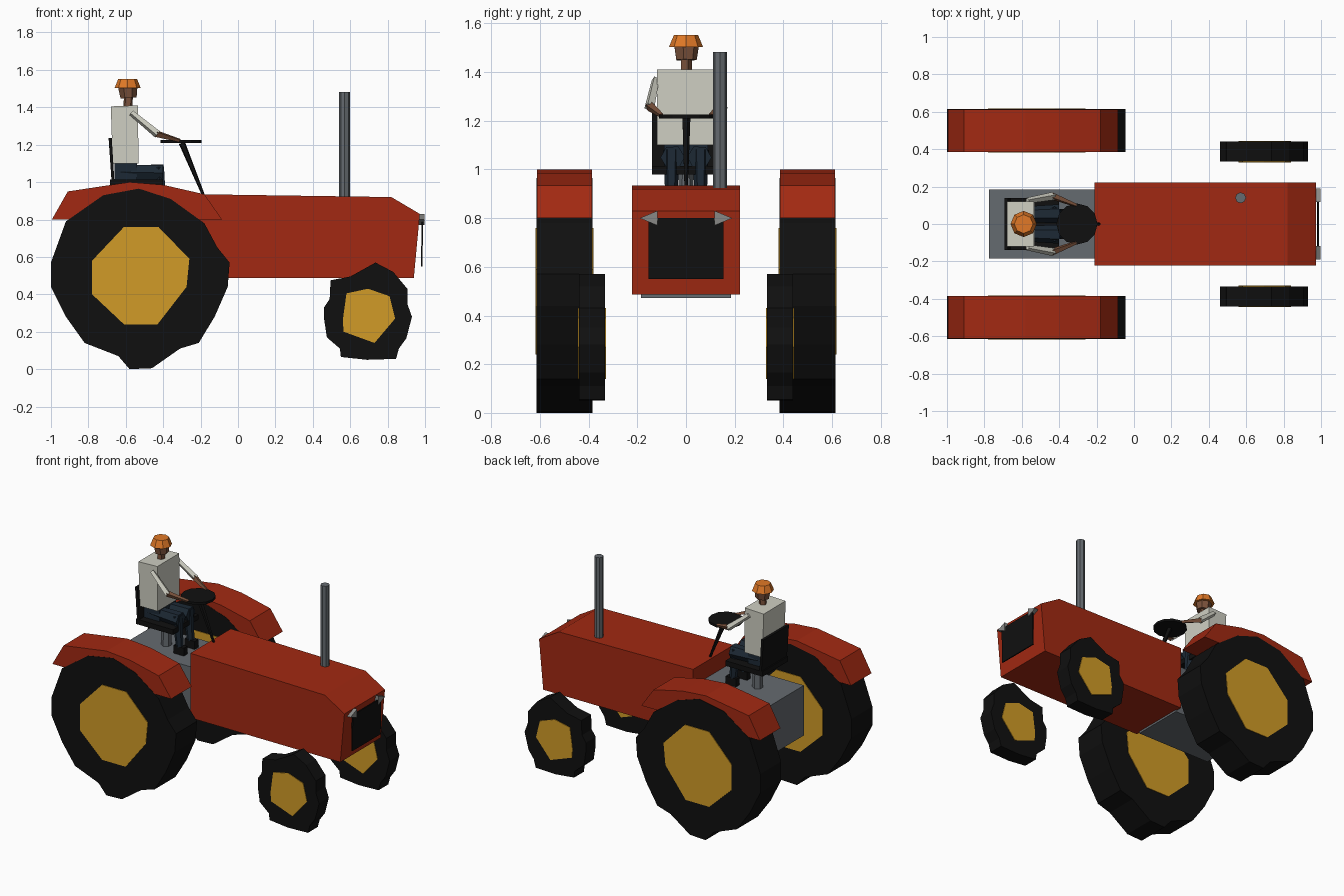
import bpy, bmesh, math
from mathutils import Vector

if "Cube" in bpy.data.objects:
    bpy.data.objects.remove(bpy.data.objects["Cube"])


def mat(name, r, g, b):
    m = bpy.data.materials.new(name)
    m.diffuse_color = (r, g, b, 1)
    m.use_nodes = True
    m.node_tree.nodes["Principled BSDF"].inputs["Base Color"].default_value = m.diffuse_color
    return m


RED = mat("red paint", 0.36, 0.022, 0.006)
GOLD = mat("gold hub", 0.64, 0.33, 0.02)
BLACK = mat("black rubber", 0.005, 0.005, 0.005)
STEEL = mat("grey steel", 0.13, 0.145, 0.16)
LAMP = mat("lamp grey", 0.25, 0.25, 0.24)
NAVY = mat("navy trousers", 0.012, 0.022, 0.035)
SKIN = mat("brown skin", 0.2, 0.085, 0.045)
HAT = mat("orange hat", 0.75, 0.19, 0.02)
SHIRT = mat("cream shirt", 0.62, 0.62, 0.54)


def finish(name, bm, m):
    bmesh.ops.recalc_face_normals(bm, faces=bm.faces)
    me = bpy.data.meshes.new(name)
    bm.to_mesh(me)
    bm.free()
    me.materials.append(m)
    ob = bpy.data.objects.new(name, me)
    bpy.context.collection.objects.link(ob)
    return ob


def prism(name, pts, y0, y1, m):
    """Side profile in x,z extruded from y0 to y1."""
    bm = bmesh.new()
    f = bm.faces.new([bm.verts.new((x, y0, z)) for x, z in pts])
    r = bmesh.ops.extrude_face_region(bm, geom=[f])
    vs = [v for v in r["geom"] if isinstance(v, bmesh.types.BMVert)]
    bmesh.ops.translate(bm, verts=vs, vec=(0, y1 - y0, 0))
    return finish(name, bm, m)


def box(name, x, y, z, m):
    return prism(name, [(x[0], z[0]), (x[1], z[0]), (x[1], z[1]), (x[0], z[1])], y[0], y[1], m)


def rod(name, a, b, r0, r1, n, m):
    """Tapered n-sided rod from a to b."""
    a, b = Vector(a), Vector(b)
    bm = bmesh.new()
    bmesh.ops.create_cone(bm, cap_ends=True, segments=n, radius1=r0, radius2=r1, depth=(b - a).length)
    q = Vector((0, 0, 1)).rotation_difference(b - a)
    for v in bm.verts:
        v.co = q @ v.co + (a + b) / 2
    return finish(name, bm, m)


# Worn wheel outlines (x, z)
rear_tire = [(-1, .57), (-.92, .79), (-.72, .93), (-.53, .965), (-.36, .91), (-.18, .78), (-.11, .65),
             (-.045, .57), (-.055, .44), (-.125, .28), (-.21, .14), (-.31, .11), (-.46, .005),
             (-.58, 0), (-.64, .07), (-.82, .14), (-.92, .28), (-1, .44)]
rear_hub = [(-.61, .76), (-.425, .76), (-.26, .59), (-.275, .44), (-.43, .24), (-.61, .24), (-.78, .4), (-.78, .58)]
front_tire = [(.735, .57), (.83, .52), (.905, .43), (.905, .35), (.93, .28), (.90, .165), (.86, .11),
              (.845, .055), (.69, .05), (.55, .065), (.545, .11), (.475, .17), (.46, .27), (.46, .33),
              (.49, .375), (.495, .475), (.60, .495)]
front_hub = [(.695, .43), (.81, .39), (.84, .27), (.73, .14), (.565, .20), (.56, .26), (.58, .405)]
fender = [(-.995, .80), (-.91, .95), (-.58, 1.0), (-.40, .985), (-.18, .935), (-.085, .80)]

for s, side in ((-1, "near"), (1, "far")):
    # Wheels and fenders
    prism(f"rear_tire_{side}", rear_tire, s * .385, s * .614, BLACK)
    prism(f"rear_hub_{side}", rear_hub, s * .381, s * .618, GOLD)
    prism(f"fender_{side}", fender, s * .386, s * .612, RED)
    prism(f"front_tire_{side}", front_tire, s * .333, s * .44, BLACK)
    prism(f"front_hub_{side}", front_hub, s * .329, s * .444, GOLD)
    # Triangular headlight pointing outward
    bm = bmesh.new()
    tri = [(s * .19, .80), (s * .118, .83), (s * .118, .77)]
    f = bm.faces.new([bm.verts.new((.968, y, z)) for y, z in tri])
    r = bmesh.ops.extrude_face_region(bm, geom=[f])
    bmesh.ops.translate(bm, verts=[v for v in r["geom"] if isinstance(v, bmesh.types.BMVert)], vec=(.028, 0, 0))
    finish(f"headlight_{side}", bm, LAMP)
    # Driver limbs
    rod(f"sleeve_{side}", (-.57, s * .125, 1.37), (-.43, s * .15, 1.255), .016, .022, 4, SHIRT)
    rod(f"forearm_{side}", (-.44, s * .15, 1.26), (-.31, s * .10, 1.222), .02, .01, 4, SKIN)
    rod(f"thigh_{side}", (-.64, s * .05, 1.055), (-.40, s * .055, 1.05), .04, .05, 6, NAVY)
    rod(f"shin_{side}", (-.425, s * .06, 1.08), (-.405, s * .06, .87), .034, .024, 6, NAVY)
    box(f"boot_{side}", (-.44, -.36), (s * .04, s * .08), (.82, .875), BLACK)

# Bonnet, grille, gearbox and exhaust
prism("hood", [(-.21, .487), (.94, .487), (.972, .83), (.82, .92), (-.21, .935)], -.222, .222, RED)
prism("grille", [(.978, .55), (.986, .55), (.99, .80), (.982, .80)], -.155, .155, BLACK)
box("gearbox", (-.775, -.20), (-.185, .185), (.473, .82), STEEL)
rod("exhaust_pipe", (.57, .14, .90), (.57, .14, 1.482), .029, .029, 8, STEEL)

# Steering
rod("steering_wheel", (-.305, 0, 1.21), (-.305, 0, 1.226), .11, .11, 12, BLACK)
rod("steering_column", (-.30, 0, 1.21), (-.185, 0, .93), .018, .008, 5, BLACK)

# Seat
rod("seat_post", (-.55, 0, .81), (-.55, 0, .99), .035, .03, 6, STEEL)
box("seat_cushion", (-.685, -.40), (-.14, .14), (.98, 1.015), BLACK)
prism("seat_back", [(-.675, .99), (-.66, .99), (-.675, 1.235), (-.692, 1.235)], -.14, .14, BLACK)

# Driver body
prism("torso", [(-.67, 1.10), (-.532, 1.10), (-.535, 1.41), (-.68, 1.405)], -.12, .12, SHIRT)
box("hips", (-.66, -.54), (-.09, .09), (1.01, 1.11), NAVY)
rod("neck", (-.59, 0, 1.40), (-.585, 0, 1.46), .025, .025, 5, SKIN)
rod("head", (-.585, 0, 1.45), (-.59, 0, 1.52), .044, .055, 7, SKIN)
rod("hat", (-.59, 0, 1.503), (-.59, 0, 1.552), .07, .05, 8, HAT)
